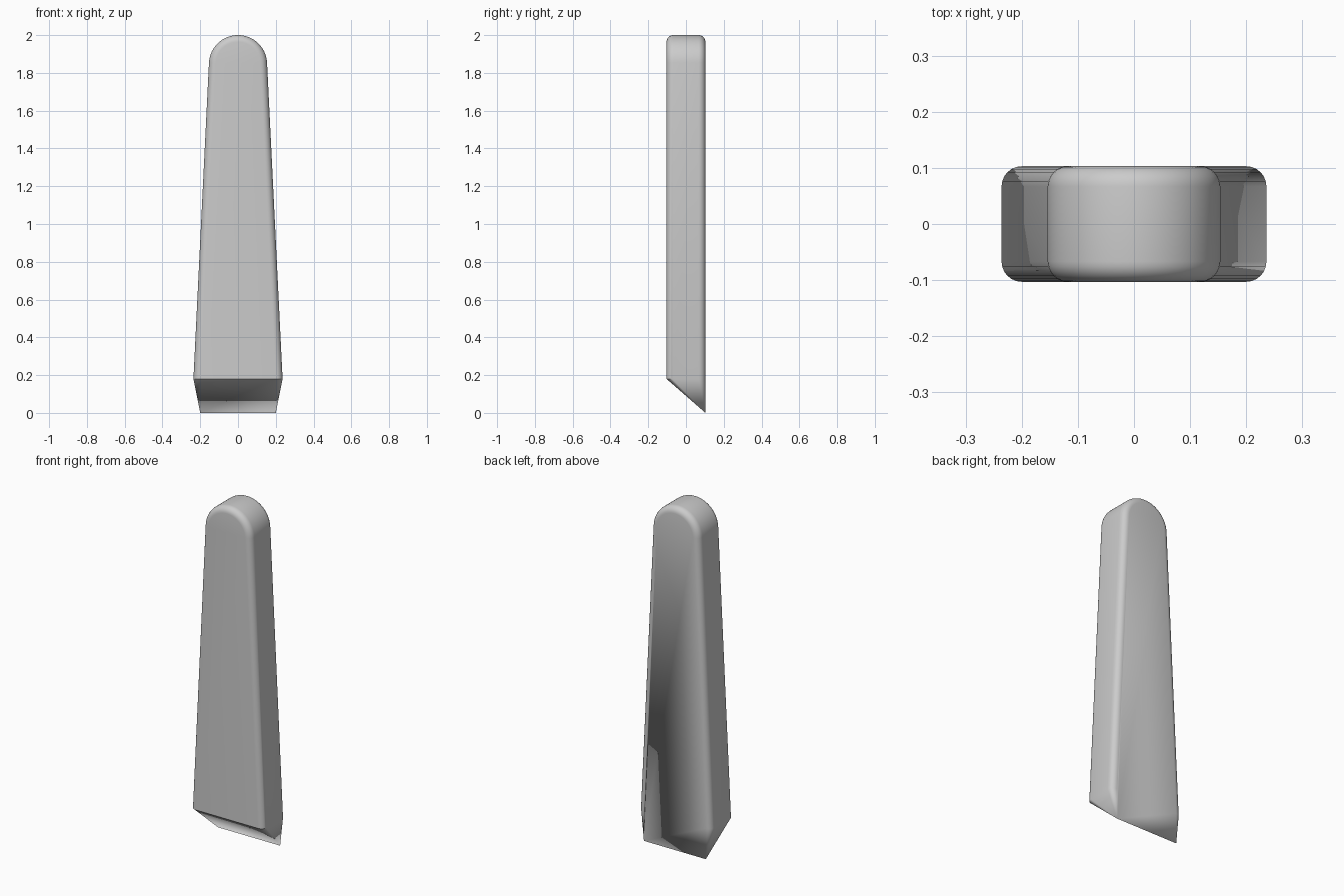
import bpy, bmesh, math

if "Cube" in bpy.data.objects:
    bpy.data.objects.remove(bpy.data.objects["Cube"], do_unlink=True)

BASE_W, BASE_Z = 0.236, 0.18    # half width and height where the chisel tip starts
TOP_R, HALF_D = 0.154, 0.103    # crown radius and half thickness
ROUND = 0.036                   # rounding of the long edges
ARC, STEPS = 32, 6
TILT = math.atan((BASE_W - TOP_R) / (2 - TOP_R - BASE_Z))

grey = bpy.data.materials.new("plain grey")
grey.use_nodes = True
colour = (0.6, 0.6, 0.6, 1)
grey.diffuse_color = colour
grey.node_tree.nodes["Principled BSDF"].inputs["Base Color"].default_value = colour

bm = bmesh.new()


def outline(inset, y):
    """Tapered slab outline with a round crown, from right foot to left foot."""
    r = TOP_R - inset
    pts = [(BASE_W - inset, BASE_Z)]
    for i in range(ARC + 1):
        a = TILT + (math.pi - 2 * TILT) * i / ARC
        pts.append((r * math.cos(a), 2 - TOP_R + r * math.sin(a)))
    pts.append((inset - BASE_W, BASE_Z))
    return [bm.verts.new((x, y, z)) for x, z in pts]


# Rounded slab: outlines swept from front to back
quarter = [math.pi / 2 * i / STEPS for i in range(STEPS + 1)]
loops = [outline(ROUND * (1 - math.sin(a)), -HALF_D + ROUND * (1 - math.cos(a))) for a in quarter]
loops += [outline(ROUND * (1 - math.sin(a)), HALF_D - ROUND * (1 - math.cos(a))) for a in reversed(quarter)]
for a, b in zip(loops, loops[1:]):
    for i in range(len(a) - 1):
        bm.faces.new((a[i], a[i + 1], b[i + 1], b[i]))

# Chisel tip: straight back edge joined to the foot of the slab
tips = [bm.verts.new((s * (BASE_W - ROUND), HALF_D, 0)) for s in (1, -1)]
for tip, end in zip(tips, (0, -1)):
    for a, b in zip(loops, loops[1:]):
        bm.faces.new((a[end], b[end], tip))

# Front, back and sloping flats
front, back = loops[0], loops[-1]
bm.faces.new(front)
bm.faces.new(back + [tips[1], tips[0]])
bm.faces.new((front[0], front[-1], tips[1], tips[0]))
bmesh.ops.recalc_face_normals(bm, faces=bm.faces)

mesh = bpy.data.meshes.new("wedge_body")
bm.to_mesh(mesh)
bm.free()
mesh.materials.append(grey)
wedge = bpy.data.objects.new("wedge_body", mesh)
bpy.context.collection.objects.link(wedge)
bpy.context.view_layer.objects.active = wedge
wedge.select_set(True)
bpy.ops.object.shade_smooth_by_angle(angle=math.radians(30))
